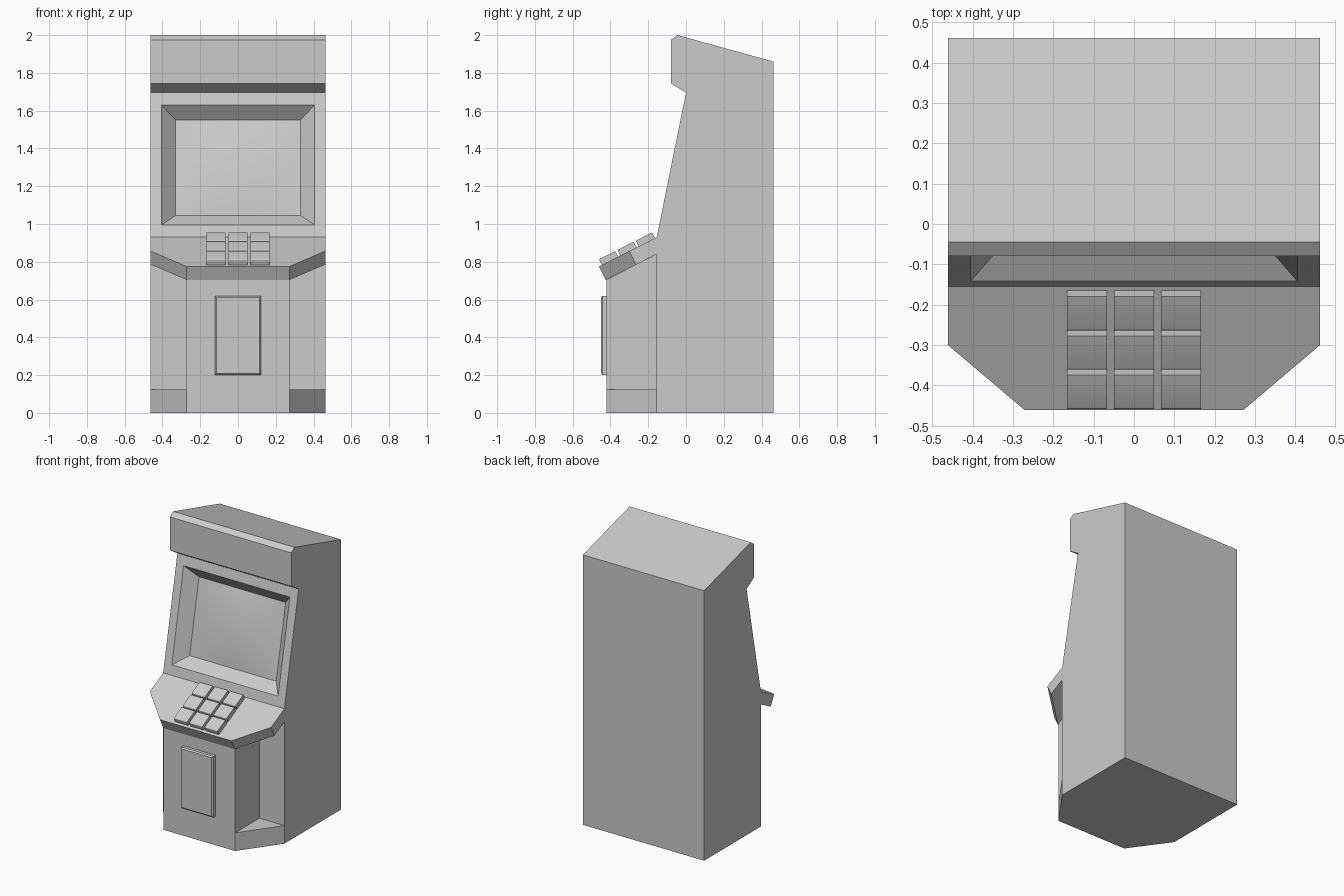
import bpy, bmesh
from math import atan2
from mathutils import Vector, Matrix

if "Cube" in bpy.data.objects:
    bpy.data.objects.remove(bpy.data.objects["Cube"])

W = 0.462  # half width of the cabinet


def finish(name, bm):
    bmesh.ops.remove_doubles(bm, verts=bm.verts, dist=1e-5)
    bmesh.ops.recalc_face_normals(bm, faces=bm.faces)
    me = bpy.data.meshes.new(name)
    bm.to_mesh(me)
    bm.free()
    ob = bpy.data.objects.new(name, me)
    bpy.context.collection.objects.link(ob)
    return ob


def loft(bm, a, b, caps=True):
    """Join two matching outlines with quads, optionally capped."""
    va = [bm.verts.new(p) for p in a]
    vb = [bm.verts.new(p) for p in b]
    n = len(a)
    faces = [bm.faces.new((va[i], va[(i + 1) % n], vb[(i + 1) % n], vb[i]))
             for i in range(n)]
    if caps:
        bm.faces.new(va)
        bm.faces.new(vb)
    return faces


def side_prism(bm, profile, hw):
    return loft(bm, [(-hw, y, z) for y, z in profile],
                [(hw, y, z) for y, z in profile])


def smooth(ob, angle):
    bpy.ops.object.select_all(action='DESELECT')
    ob.select_set(True)
    bpy.context.view_layer.objects.active = ob
    bpy.ops.object.shade_smooth_by_angle(angle=angle)


# Cabinet body: side profile with a slanted monitor face
profile = [(-0.155, 0.93), (0, 1.695), (-0.08, 1.745), (-0.08, 1.975),
           (-0.045, 2.0), (0.462, 1.86), (0.462, 0), (-0.155, 0)]
bm = bmesh.new()
faces = side_prism(bm, profile, W)
bmesh.ops.delete(bm, geom=[faces[0]], context='FACES_ONLY')

# Monitor surround: flat frame, then sloping walls into the recess
low = Vector((0, -0.155, 0.93))
up = Vector((0, 0.155, 0.765))
length = up.length
up.normalize()
inward = Vector((0, up.z, -up.y))
DEPTH = 0.075


def slant(x, s, d):
    return low + Vector((x, 0, 0)) + up * s + inward * d


def ring(hx, s0, s1, d):
    return [slant(x, s, d) for x, s in ((-hx, s0), (hx, s0), (hx, s1), (-hx, s1))]


outer = ring(0.405, 0.067, length - 0.067, 0)
s0, s1 = 0.133, length - 0.133
loft(bm, ring(W, 0, length, 0), outer, caps=False)
loft(bm, outer, ring(0.33, s0, s1, DEPTH), caps=False)
finish("cabinet_body", bm)

# Screen: gently bulged tube face
bm = bmesh.new()
bmesh.ops.create_grid(bm, x_segments=12, y_segments=12, size=1)
for v in bm.verts:
    u, t = v.co.x, v.co.y
    bulge = 0.02 * (1 - u * u) * (1 - t * t)
    v.co = slant(u * 0.33, s0 + (s1 - s0) * (t + 1) / 2, DEPTH - bulge)
screen = finish("screen", bm)
if sum((p.normal.y for p in screen.data.polygons)) > 0:
    screen.data.flip_normals()
smooth(screen, 0.6)

# Control panel: sloped slab with cut corners
back_y, front_y, drop = -0.155, -0.461, 0.155 / 0.306


def panel_z(y):
    return 0.93 + (y - back_y) * drop


ang = atan2(0.155, 0.306)
tilt = Matrix.Rotation(ang, 3, 'X')
normal = tilt @ Vector((0, 0, 1))
plan = [(-W, back_y), (-W, -0.30), (-0.272, front_y),
        (0.272, front_y), (W, -0.30), (W, back_y)]
top = [Vector((x, y, panel_z(y))) for x, y in plan]
bottom = [p - normal * 0.08 for p in top]
for i in (0, 5):
    bottom[i] = Vector((plan[i][0], back_y, 0.84))
bm = bmesh.new()
loft(bm, top, bottom)
finish("control_panel", bm)

# Buttons: three rows of three on the panel
for row in range(3):
    for col in range(3):
        bm = bmesh.new()
        bmesh.ops.create_cube(bm, size=1)
        bmesh.ops.scale(bm, vec=(0.1, 0.096, 0.034), verts=bm.verts)
        edge = [e for e in bm.edges
                if all(v.co.y < 0 and v.co.z > 0 for v in e.verts)]
        bmesh.ops.bevel(bm, geom=edge, offset=0.006, segments=3,
                        affect='EDGES', profile=0.5)
        y = -0.2075 - row * 0.0975
        centre = Vector(((col - 1) * 0.1165, y, panel_z(y))) + normal * 0.017
        for v in bm.verts:
            v.co = tilt @ v.co + centre
        smooth(finish(f"button_{row}_{col}", bm), 0.6)

# Lower front box under the panel
bm = bmesh.new()
side_prism(bm, [(-0.42, 0), (-0.42, 0.705), (-0.155, 0.84), (-0.155, 0)], 0.272)
finish("lower_front", bm)

# Triangular base wedges on both sides
for side, name in ((-1, "left"), (1, "right")):
    tri = [(side * 0.272, -0.42), (side * W, -0.155), (side * 0.272, -0.155)]
    bm = bmesh.new()
    loft(bm, [(x, y, 0) for x, y in tri], [(x, y, 0.125) for x, y in tri])
    finish(f"base_wedge_{name}", bm)

# Coin door with chamfered front edges
bm = bmesh.new()
bmesh.ops.create_cube(bm, size=1)
bmesh.ops.scale(bm, vec=(0.246, 0.03, 0.42), verts=bm.verts)
bmesh.ops.translate(bm, vec=(0, -0.435, 0.41), verts=bm.verts)
edges = [e for e in bm.edges if all(v.co.y < -0.44 for v in e.verts)]
bmesh.ops.bevel(bm, geom=edges, offset=0.008, segments=1, affect='EDGES')
finish("coin_door", bm)
